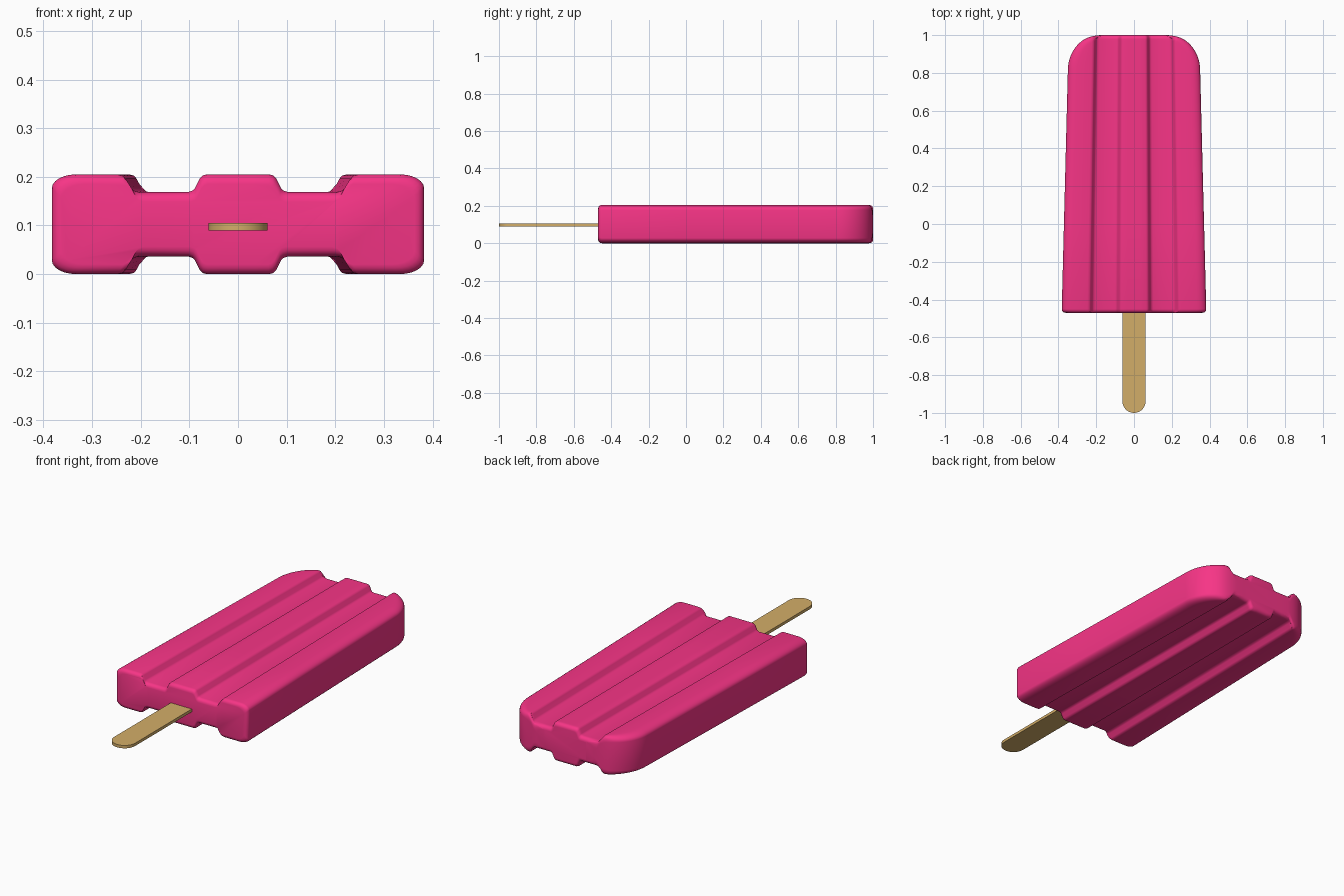
import bpy, bmesh, math

if "Cube" in bpy.data.objects:
    bpy.data.objects.remove(bpy.data.objects["Cube"])

ZC, HALF, GROOVE = 0.1025, 0.1025, 0.066
Y0, Y_ARC, Y1 = -0.47, 0.82, 1.0

# half cross-section: (x, half thickness) from the middle lobe over the groove to the side lobe
PROFILE = [(0, HALF), (0.035, HALF), (0.065, HALF), (0.073, 0.100), (0.079, 0.094),
           (0.089, 0.074), (0.094, 0.069), (0.103, GROOVE), (0.15, GROOVE), (0.203, GROOVE),
           (0.214, 0.069), (0.220, 0.074), (0.231, 0.094), (0.237, 0.100), (0.248, HALF), (0.30, HALF)]


def height(x):
    for (xa, za), (xb, zb) in zip(PROFILE, PROFILE[1:]):
        if x <= xb:
            return za + (zb - za) * (x - xa) / (xb - xa)
    return HALF


def material(name, color):
    m = bpy.data.materials.new(name)
    m.diffuse_color = color
    m.use_nodes = True
    m.node_tree.nodes["Principled BSDF"].inputs["Base Color"].default_value = m.diffuse_color
    return m


def finish(name, bm, mat):
    bmesh.ops.recalc_face_normals(bm, faces=bm.faces[:])
    me = bpy.data.meshes.new(name)
    bm.to_mesh(me)
    bm.free()
    ob = bpy.data.objects.new(name, me)
    bpy.context.collection.objects.link(ob)
    me.materials.append(mat)
    bpy.ops.object.select_all(action='DESELECT')
    ob.select_set(True)
    bpy.context.view_layer.objects.active = ob
    bpy.ops.object.shade_smooth_by_angle(angle=math.radians(35))
    return ob


def section(y, w, taper, inset):
    """Closed ring of (x, y, z) at one station along the bar."""
    rx, rz = 0.05, 0.028
    quarter = []
    for px, _ in PROFILE[:-1]:
        x = min(px * taper, w - rx - 0.001)
        quarter.append((x, height(x / taper)))
    for i in range(7):
        a = i / 6 * math.pi / 2
        x = w - rx + rx * math.sin(a)
        quarter.append((x, height(x / taper) - rz * (1 - math.cos(a))))
    quarter = [(x * (1 - inset / w), z - inset) for x, z in quarter]
    right = quarter + [(x, -z) for x, z in reversed(quarter)]
    left = [(-x, z) for x, z in reversed(right)][1:-1]
    return [(x, y, ZC + z) for x, z in right + left]


# ice bar: lofted stations, tapered, with rounded far corners and soft ends
R = 0.02
stations = []
for i in range(5):
    a = i / 4 * math.pi / 2
    stations.append((Y0 + R * (1 - math.cos(a)), R * (1 - math.sin(a))))
stations += [(y, 0) for y in (0, 0.4, 0.7)]
for i in range(19):
    y = Y_ARC + (Y1 - Y_ARC) * math.sin(i / 18 * math.pi / 2)
    d = max(0, y - (Y1 - R))
    stations.append((y, R - math.sqrt(max(0, R * R - d * d))))

bm = bmesh.new()
rings = []
for y, inset in stations:
    w = 0.383 - 0.033 * (y - Y0) / (Y_ARC - Y0)
    taper = w / 0.383
    if y > Y_ARC:
        s = min(1, (y - Y_ARC) / (Y1 - Y_ARC))
        w -= 0.16 * (1 - math.sqrt(1 - s * s))
    rings.append([bm.verts.new(p) for p in section(y, w, taper, inset)])
n = len(rings[0])
for a, b in zip(rings, rings[1:]):
    for i in range(n):
        j = (i + 1) % n
        bm.faces.new((a[i], a[j], b[j], b[i]))
bm.faces.new(rings[0])
bm.faces.new(rings[-1])
finish("ice_bar", bm, material("pink_ice", (0.93, 0.035, 0.24, 1)))

# flat wooden stick with a rounded end
bm = bmesh.new()
hw = 0.061
outline = [(hw, -0.4), (-hw, -0.4)]
for i in range(17):
    a = math.pi + math.pi * i / 16
    outline.append((hw * math.cos(a), -1 + hw + hw * math.sin(a)))
face = bm.faces.new([bm.verts.new((x, y, 0.090)) for x, y in outline])
ext = bmesh.ops.extrude_face_region(bm, geom=[face])
bmesh.ops.translate(bm, vec=(0, 0, 0.015),
                    verts=[v for v in ext["geom"] if isinstance(v, bmesh.types.BMVert)])
finish("stick", bm, material("wood", (0.65, 0.42, 0.14, 1)))
